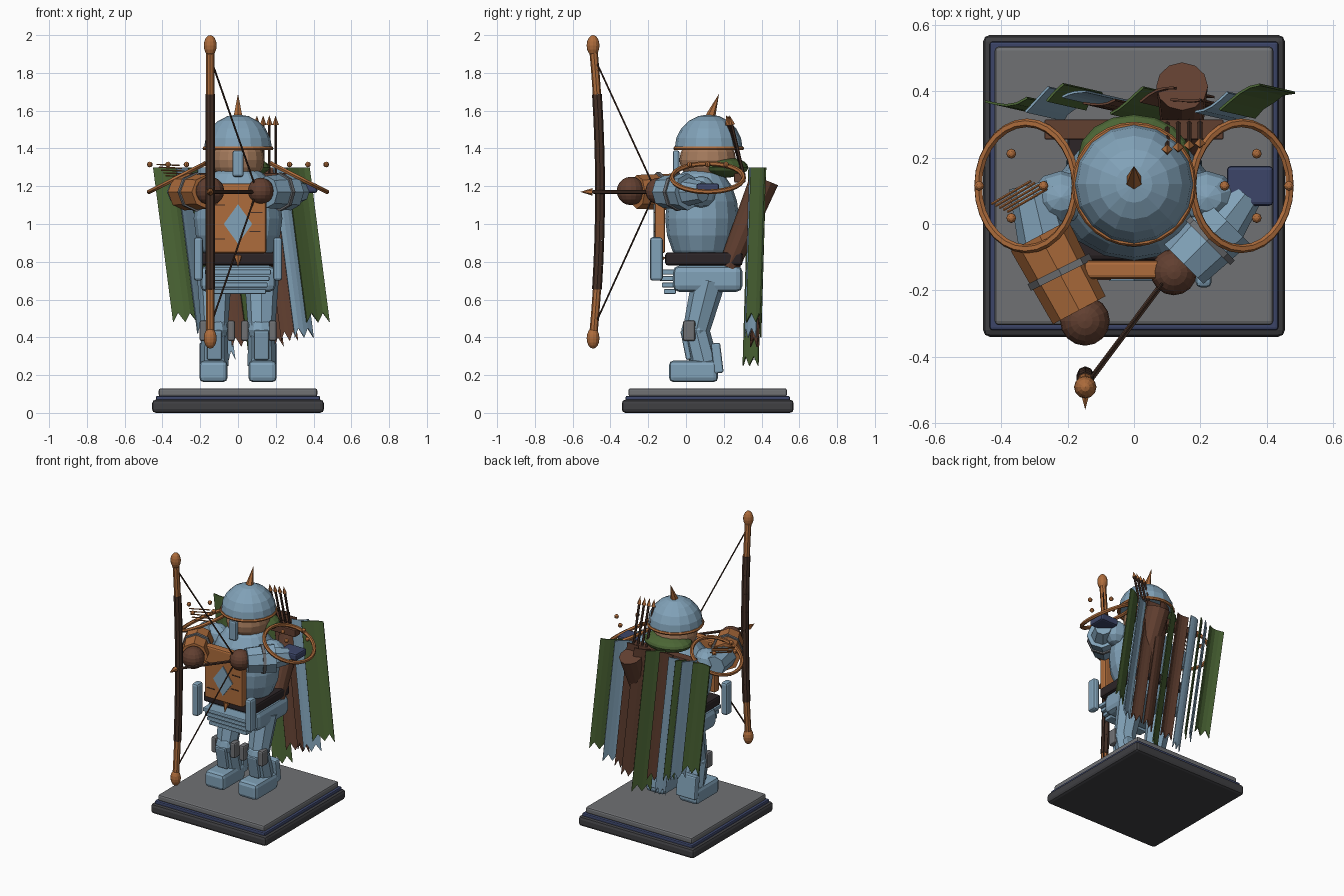
import bpy, bmesh, math
from mathutils import Vector

if "Cube" in bpy.data.objects:
    bpy.data.objects.remove(bpy.data.objects["Cube"])


def material(name, r, g, b):
    m = bpy.data.materials.new(name)
    m.use_nodes = True
    m.diffuse_color = (r, g, b, 1)
    m.node_tree.nodes["Principled BSDF"].inputs["Base Color"].default_value = (r, g, b, 1)
    return m


steel = material("blue steel", .22, .36, .48)
bronze = material("orange bronze", .42, .15, .045)
leather = material("brown leather", .12, .05, .03)
wood = material("dark wood", .06, .03, .02)
green = material("forest green", .07, .13, .035)
stone = material("stone grey", .16, .165, .175)
char = material("charcoal", .05, .05, .055)
navy = material("navy", .045, .06, .14)
skin = material("skin", .38, .2, .11)
strap = material("black leather", .025, .018, .02)


def make(name, bm, mat, loc=(0, 0, 0), rot=(0, 0, 0), scale=(1, 1, 1)):
    me = bpy.data.meshes.new(name)
    bm.to_mesh(me)
    bm.free()
    me.materials.append(mat)
    ob = bpy.data.objects.new(name, me)
    bpy.context.collection.objects.link(ob)
    ob.location, ob.rotation_euler, ob.scale = loc, rot, scale
    return ob


def box(name, mat, loc, size, bevel=.01, rot=(0, 0, 0)):
    bm = bmesh.new()
    bmesh.ops.create_cube(bm, size=1)
    bmesh.ops.scale(bm, vec=size, verts=bm.verts)
    ob = make(name, bm, mat, loc, rot)
    if bevel:
        mod = ob.modifiers.new("bevel", 'BEVEL')
        mod.width, mod.segments = bevel, 2
    return ob


def ball(name, mat, loc, size, seg=16, rings=10):
    bm = bmesh.new()
    bmesh.ops.create_uvsphere(bm, u_segments=seg, v_segments=rings, radius=1)
    return make(name, bm, mat, loc, scale=size)


def rod(name, mat, a, b, r1, r2=None, seg=8):
    a, b = Vector(a), Vector(b)
    bm = bmesh.new()
    bmesh.ops.create_cone(bm, cap_ends=True, segments=seg, radius1=r1,
                          radius2=r1 if r2 is None else r2, depth=(b - a).length)
    rot = (b - a).to_track_quat('Z', 'Y').to_euler()
    return make(name, bm, mat, (a + b) / 2, rot)


def ring(name, mat, loc, rx, ry, minor, rot=(0, 0, 0), seg=28, sides=6):
    bm = bmesh.new()
    loops = []
    for i in range(seg):
        u = math.tau * i / seg
        loops.append([bm.verts.new(((rx + minor * math.cos(v)) * math.cos(u),
                                    (ry + minor * math.cos(v)) * math.sin(u),
                                    minor * math.sin(v)))
                      for v in (math.tau * j / sides for j in range(sides))])
    for i in range(seg):
        p, q = loops[i], loops[(i + 1) % seg]
        for j in range(sides):
            k = (j + 1) % sides
            bm.faces.new((p[j], q[j], q[k], p[k]))
    return make(name, bm, mat, loc, rot)


# Display base
box("base_plinth", char, (0, .115, .035), (.91, .91, .07), .02)
box("base_trim", navy, (0, .115, .075), (.87, .87, .03), .008)
box("base_top", stone, (0, .115, .108), (.84, .84, .044), .012)

# Legs
for side, s in (("right", -1), ("left", 1)):
    x = s * .125
    box(side + "_foot", steel, (s * .13, .04, .22), (.15, .26, .115), .025)
    rod(side + "_shin", steel, (x, .1, .25), (x, .05, .45), .075, .07)
    rod(side + "_thigh", steel, (x, .05, .42), (x, .12, .7), .07, .09)
    ball(side + "_knee", steel, (x, .05, .44), (.075, .075, .07), 10, 6)
    box(side + "_calf_plate", steel, (s * .13, .165, .29), (.15, .05, .16), .01, (.12, 0, 0))
    box(side + "_shin_plate", steel, (x, 0, .36), (.08, .03, .16), .01, (.2, 0, 0))
    for e in (-1, 1):
        box(side + "_knee_hinge", stone, (s * .11 + e * .074, .017, .435), (.04, .065, .11), .012)
    box(side + "_hip_plate", steel, (s * .21, -.157, .815), (.048, .068, .23), .015)

# Pelvis, skirt plates and belt
box("pelvis", steel, (0, .115, .71), (.4, .37, .14), .035)
for i in range(4):
    box("skirt_plate", steel, (0, -.1 + i * .005, .745 - i * .034), (.35 - i * .018, .1 - i * .012, .026), .006)
box("belt", strap, (0, .095, .815), (.4, .41, .07), .015)
rod("belt_spike", bronze, (0, -.13, .83), (0, -.15, .77), .022, 0, 6)

# Torso and chest plate
ball("torso", steel, (0, .085, 1.03), (.235, .195, .29))
box("chest_plate", bronze, (0, -.138, 1.03), (.3, .055, .37), .012)
rod("chest_diamond", steel, (0, -.164, 1), (0, -.172, 1), .105, seg=4).scale = (.72, 1, 1)
for z, x0 in ((.96, .09), (1.06, .1), (1.1, -.1), (.92, -.1)):
    box("chest_groove", wood, (x0, -.166, z), (.06, .006, .006), 0)

# Head and helmet
ball("head", skin, (0, .115, 1.34), (.14, .15, .13))
bm = bmesh.new()
bmesh.ops.create_uvsphere(bm, u_segments=16, v_segments=10, radius=.18)
bmesh.ops.bisect_plane(bm, geom=bm.verts[:] + bm.edges[:] + bm.faces[:], plane_co=(0, 0, 0),
                       plane_no=(0, 0, -1), clear_outer=True)
bmesh.ops.holes_fill(bm, edges=[e for e in bm.edges if e.is_boundary])
make("helmet", bm, steel, (0, .12, 1.4))
ring("helmet_rim", bronze, (0, .12, 1.4), .177, .177, .011)
box("nose_guard", steel, (0, -.052, 1.32), (.058, .035, .14), .012)
rod("helmet_spike", bronze, (0, .13, 1.57), (0, .175, 1.69), .026, 0, 6)
ball("scarf", green, (0, .2, 1.3), (.17, .13, .055))


# Torn cape made of slanted strips
def cape_strip(mat, x, width, bottom):
    bm = bmesh.new()
    rows, cols = 7, 4
    grid = []
    for r in range(rows + 1):
        t = r / rows
        row = []
        for c in range(cols + 1):
            u = c / cols - .5
            px = x + u * width
            jag = (.03 if c % 2 else -.02) * (r == rows)
            z = 1.3 + (bottom - 1.3) * t + jag
            fall = (1.3 - z) / .85
            y = .375 + .025 * math.sin(px * 22) - .025 * fall + .04 * u
            row.append(bm.verts.new((px + .11 * fall, y, z)))
        grid.append(row)
    for p, q in zip(grid, grid[1:]):
        for c in range(cols):
            bm.faces.new((p[c], q[c], q[c + 1], p[c + 1]))
    ob = make("cape_strip", bm, mat)
    ob.modifiers.new("thickness", 'SOLIDIFY').thickness = .007


for strip in ((green, -.385, .13, .5), (steel, -.29, .07, .44), (green, -.235, .05, .42),
              (steel, -.18, .07, .3), (leather, -.105, .1, .37), (green, -.02, .1, .27),
              (leather, .07, .1, .37), (leather, .155, .09, .4), (steel, .235, .1, .42),
              (green, .32, .12, .5)):
    cape_strip(*strip)
box("cape_bar", leather, (0, .285, 1.245), (.54, .06, .05), .005)

# Quiver and arrows
rod("quiver", leather, (.145, .225, .77), (.145, .415, 1.235), .055, .078, 12)
for i in range(4):
    x = .1 + i * .033
    base, neck, tip = Vector((x, .31, 1.24)), Vector((x, .225 + i * .006, 1.525)), Vector((x, .213 + i * .006, 1.575))
    rod("quiver_arrow", wood, base, neck, .008, seg=6)
    rod("quiver_arrow_tip", bronze, neck, tip, .017, 0, 4)

# Shoulder hoops with floating studs
for side, s in (("right", -1), ("left", 1)):
    ring(side + "_shoulder_hoop", bronze, (s * .323, .115, 1.245), .165, .19, .013, (0, s * .47, 0))
    for a in range(4):
        u = a * math.pi / 2
        ball(side + "_stud", bronze, (s * .37 + .097 * math.cos(u), .115 + .097 * math.sin(u), 1.315),
             (.015,) * 3, 8, 6)
    ball(side + "_shoulder", steel, (s * .22, .08, 1.17), (.09, .08, .085), 10, 6)
for i in range(5):
    rod("shoulder_quill", bronze, (-.43 + i * .012, .06 - i * .006, 1.315 - i * .015),
        (-.31 + i * .012, .13 - i * .006, 1.31 - i * .015), .004, seg=5)
box("shoulder_pad", navy, (.35, .115, 1.19), (.14, .12, .05), .012)

# Right arm holding the bow
rod("right_upper_arm", steel, (-.31, .12, 1.17), (-.27, -.05, 1.17), .068, .08)
rod("right_forearm", bronze, (-.285, -.035, 1.17), (-.165, -.26, 1.17), .098, .09)
rod("right_arm_band", stone, (-.228, -.135, 1.17), (-.218, -.155, 1.17), .104)
ball("right_hand", leather, (-.148, -.292, 1.175), (.075,) * 3)

# Left arm drawing the string
rod("left_upper_arm", steel, (.335, .09, 1.17), (.24, -.03, 1.17), .055, .085)
rod("left_forearm", steel, (.28, .01, 1.17), (.15, -.12, 1.17), .098, .085)
rod("left_arm_band", stone, (.232, -.038, 1.17), (.218, -.052, 1.17), .102)
ball("left_hand", leather, (.12, -.145, 1.175), (.07,) * 3)


# Bow, string and nocked arrow
def bow_point(t):
    return Vector((-.147, -.455 - .037 * t * t, 1.17 + .775 * t))


steps = 12
for i in range(steps):
    t0, t1 = i * 2 / steps - 1, (i + 1) * 2 / steps - 1
    outer = abs(t0 + t1) / 2 > .66
    rod("bow_limb" if outer else "bow_grip", bronze if outer else wood,
        bow_point(t0), bow_point(t1), .022 if outer else .026)
for t in (-1, 1):
    ball("bow_tip", bronze, bow_point(t), (.034, .034, .055), 12, 8)
    rod("bow_string", wood, bow_point(t * .92), (.1, -.16, 1.175), .005, seg=6)
rod("arrow_shaft", wood, (-.147, -.49, 1.17), (.1, -.16, 1.17), .01, seg=6)
rod("arrow_tip", bronze, (-.147, -.495, 1.17), (-.147, -.56, 1.17), .02, 0, 6)
